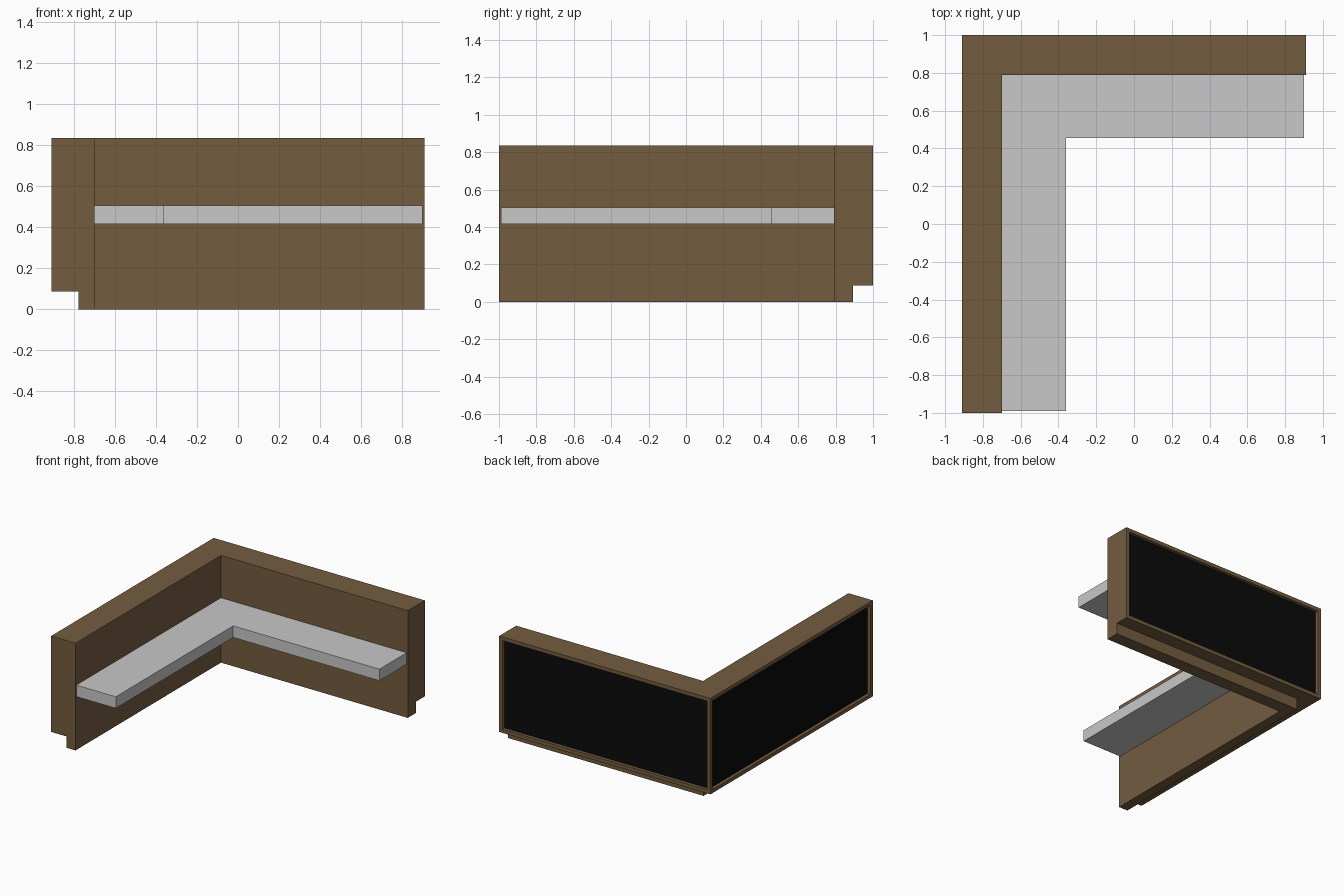
import bpy, bmesh

if "Cube" in bpy.data.objects:
    bpy.data.objects.remove(bpy.data.objects["Cube"])


def material(name, rgb):
    m = bpy.data.materials.new(name)
    m.diffuse_color = (*rgb, 1)
    m.use_nodes = True
    m.node_tree.nodes["Principled BSDF"].inputs["Base Color"].default_value = m.diffuse_color
    return m


brown = material("brown wood", (0.174, 0.107, 0.051))
grey = material("light grey", (0.578, 0.578, 0.578))
black = material("black panel", (0.003, 0.003, 0.003))


def l_prism(name, x0, x1, x2, y0, y1, y2, z0, z1, mats, panels=False, open_top=False):
    """L shape: a leg x0..x1 along y and a leg y1..y2 along x, meeting at (x0, y2)."""
    bm = bmesh.new()
    outline = [(x0, y0), (x1, y0), (x1, y1), (x2, y1), (x2, y2), (x0, y2)]
    base = bm.faces.new([bm.verts.new((x, y, z0)) for x, y in outline])
    ret = bmesh.ops.extrude_face_region(bm, geom=[base], use_keep_orig=True)
    top = [v for v in ret["geom"] if isinstance(v, bmesh.types.BMVert)]
    bmesh.ops.translate(bm, verts=top, vec=(0, 0, z1 - z0))
    bmesh.ops.recalc_face_normals(bm, faces=bm.faces[:])
    if panels:
        # framed recessed panels on the two outer sides
        outer = [f for f in bm.faces
                 if all(abs(v.co.x - x0) < 1e-4 for v in f.verts)
                 or all(abs(v.co.y - y2) < 1e-4 for v in f.verts)]
        for f in outer:
            bmesh.ops.inset_individual(bm, faces=[f], thickness=0.04)
            n = f.normal.copy()
            r = bmesh.ops.extrude_discrete_faces(bm, faces=[f])
            g = r["faces"][0]
            bmesh.ops.translate(bm, verts=g.verts[:], vec=-0.025 * n)
            g.material_index = 1
    if open_top:
        bmesh.ops.delete(bm, geom=[f for f in bm.faces if f.normal.z > 0.9],
                         context='FACES_ONLY')
    me = bpy.data.meshes.new(name)
    bm.to_mesh(me)
    bm.free()
    for m in mats:
        me.materials.append(m)
    ob = bpy.data.objects.new(name, me)
    bpy.context.collection.objects.link(ob)
    return ob


# corner counter wall with black panels in its outer faces
l_prism("counter_wall", -0.91, -0.70, 0.91, -1.0, 0.79, 1.0, 0.088, 0.835,
        [brown, black], panels=True)
# set-back plinth below the wall
l_prism("plinth", -0.777, -0.70, 0.91, -1.0, 0.79, 0.893, 0, 0.088,
        [brown], open_top=True)
# inner worktop shelf
l_prism("worktop", -0.70, -0.36, 0.90, -0.99, 0.455, 0.79, 0.415, 0.505, [grey])
